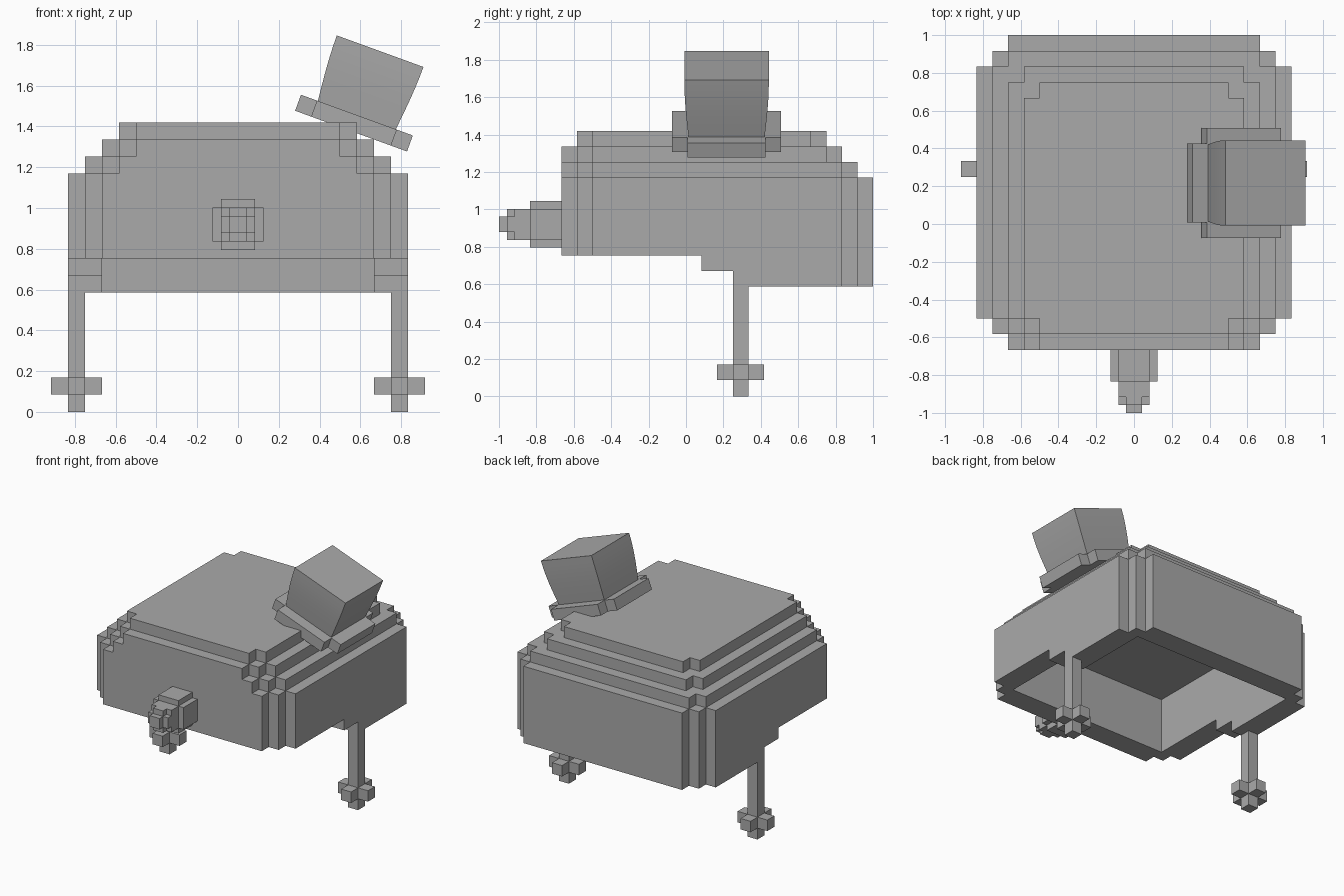
import bpy, bmesh, math
from mathutils import Matrix, Vector
from itertools import product

if "Cube" in bpy.data.objects:
    bpy.data.objects.remove(bpy.data.objects["Cube"], do_unlink=True)

U = 1 / 12        # size of one block
LIFT = 0.003      # small rise of everything above the floor

grey = bpy.data.materials.new("plain_grey")
grey.use_nodes = True
grey.diffuse_color = (0.4, 0.4, 0.4, 1)
grey.node_tree.nodes["Principled BSDF"].inputs["Base Color"].default_value = (0.4, 0.4, 0.4, 1)


def finish(name, bm):
    bmesh.ops.recalc_face_normals(bm, faces=bm.faces)
    mesh = bpy.data.meshes.new(name)
    bm.to_mesh(mesh)
    bm.free()
    mesh.materials.append(grey)
    obj = bpy.data.objects.new(name, mesh)
    bpy.context.collection.objects.link(obj)
    return obj


def blocks(name, inside, xs, ys, zs, size=U, place=None):
    """Skin every block whose centre passes the inside test."""
    cells = {c for c in product(range(*xs), range(*ys), range(*zs))
             if inside(*(i + 0.5 for i in c))}
    bm = bmesh.new()
    for c in cells:
        for axis, side in product(range(3), (0, 1)):
            near = list(c)
            near[axis] += 2 * side - 1
            if tuple(near) in cells:
                continue
            a, b = (axis + 1) % 3, (axis + 2) % 3
            ring = []
            for da, db in ((0, 0), (1, 0), (1, 1), (0, 1)):
                p = list(c)
                p[axis] += side
                p[a] += da
                p[b] += db
                ring.append(bm.verts.new(Vector(p) * size))
            bm.faces.new(ring if side else ring[::-1])
    bmesh.ops.remove_doubles(bm, verts=bm.verts, dist=size / 100)
    bmesh.ops.dissolve_limit(bm, angle_limit=0.01, verts=bm.verts, edges=bm.edges)
    if place:
        bm.transform(place)
    else:
        for v in bm.verts:
            if v.co.z > 0.001:
                v.co.z += LIFT
    return finish(name, bm)


# Hollow shell with a stepped roof, stepped corners and a stepped lower rim
def shell(x, y, z):
    x = abs(x)
    step = max(0, math.floor(z) - 13)
    front = -7 if step == 3 else -8
    rim = 9 if y < 1 else 8 if y < 3 else 7
    back_corner = (19, 18, 16, 14)[step]
    outer = (x < 10 - step and front < y < 12 - step
             and x - y <= 15 - step and x + y <= back_corner)
    hollow = x < 8 and -6 < y < 10 and z < 14
    return outer and not hollow and z > rim


blocks("shell", shell, (-10, 10), (-8, 12), (7, 17))


# Hanging posts, each ending in a six-armed cross
def post(x, y, z):
    in_x, in_y = 9 < abs(x) < 10, 3 < y < 4
    return (in_x and in_y) or (1 < z < 2 and (in_x or in_y))


blocks("left_post", post, (8, 11), (2, 5), (0, 7))
blocks("right_post", post, (-11, -8), (2, 5), (0, 7))


# Front knob in half blocks, tapering to a small tip
def knob(x, y, z):
    x, z = sorted((abs(x), abs(z - 22)))
    if y > -20:
        return x < 2 and z < 3
    if y > -22:
        return z < 2
    return x < 1 and z < (2 if y > -23 else 1)


blocks("front_knob", knob, (-3, 3), (-24, -16), (19, 25), U / 2)

# Tilted hat: cross-shaped brim and a softly flared square crown
tilt = Matrix.Translation((0.5825, 0.217, 1.455)) @ Matrix.Rotation(math.radians(20), 4, 'Y')


def brim(x, y, z):
    return min(abs(x), abs(y)) < 5 and max(abs(x), abs(y)) < 7


blocks("hat_brim", brim, (-7, 7), (-7, 7), (-2, 0), U / 2, tilt)

bm = bmesh.new()
rings = []
for i in range(7):
    t = i / 6
    half = 0.203 + 0.023 * math.sin(t * math.pi / 2)
    rings.append([bm.verts.new((sx * half, sy * half, 4 * U * t))
                  for sx, sy in ((-1, -1), (1, -1), (1, 1), (-1, 1))])
for low, high in zip(rings, rings[1:]):
    for i in range(4):
        j = (i + 1) % 4
        bm.faces.new((low[i], low[j], high[j], high[i]))
bm.faces.new(rings[0][::-1])
bm.faces.new(rings[-1])
bm.transform(tilt)
crown = finish("hat_crown", bm)
bpy.ops.object.select_all(action='DESELECT')
crown.select_set(True)
bpy.context.view_layer.objects.active = crown
bpy.ops.object.shade_smooth_by_angle(angle=math.radians(30))
